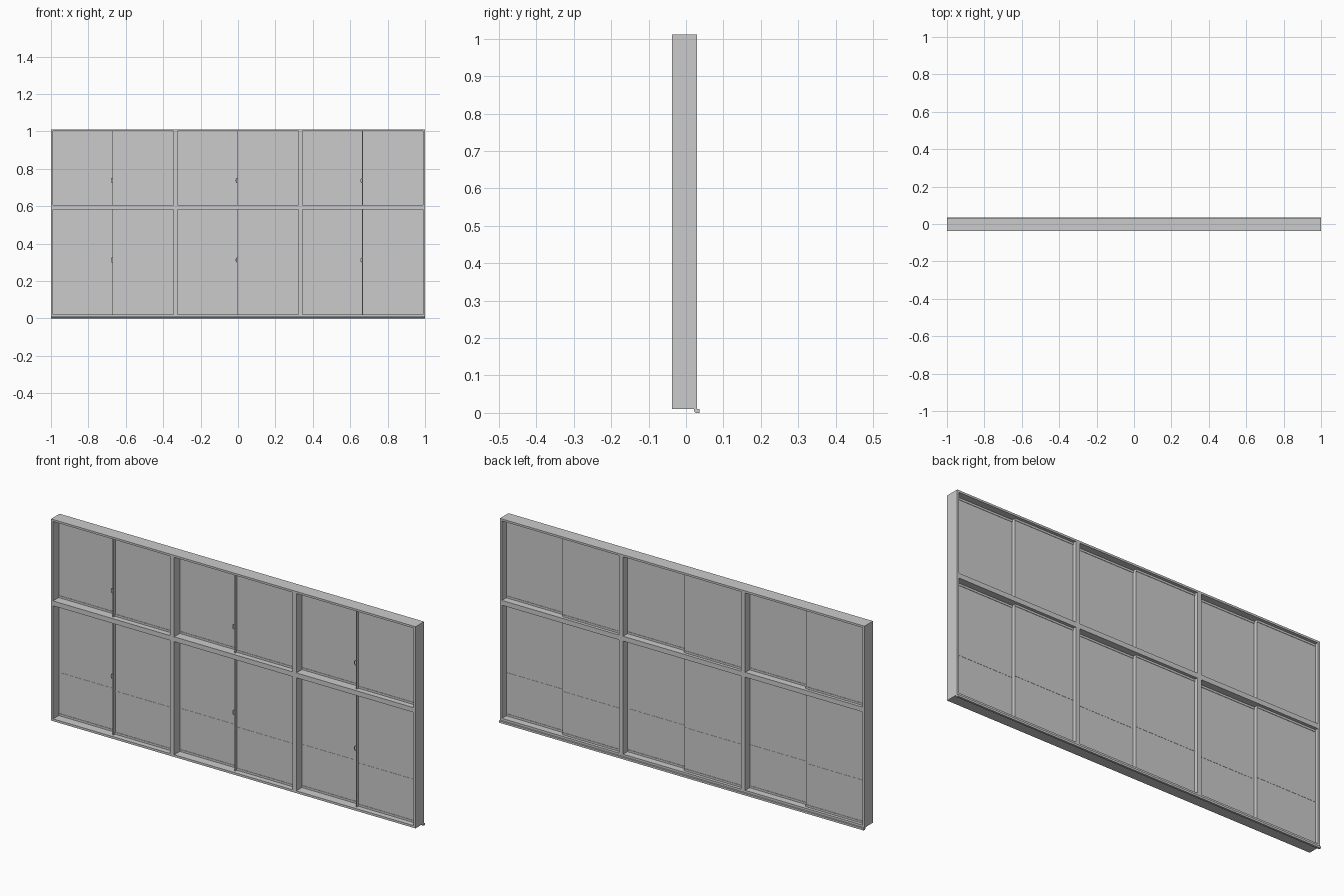
import bpy, bmesh, math

if "Cube" in bpy.data.objects:
    bpy.data.objects.remove(bpy.data.objects["Cube"])

Y0, Y1 = -0.037, 0.030          # frame front and back
ZB, ZT = 0.011, 1.011           # frame bottom and top
COLS = [(-0.989, -0.346), (-0.324, 0.324), (0.346, 0.989)]
ROWS = [(0.022, 0.583), (0.607, 1.001)]


def boxes(name, spans):
    """One object made of boxes given as (x0, x1, y0, y1, z0, z1)."""
    bm = bmesh.new()
    for x0, x1, y0, y1, z0, z1 in spans:
        made = bmesh.ops.create_cube(bm, size=1)
        for v in made['verts']:
            v.co = ((x0 + x1) / 2 + v.co.x * (x1 - x0),
                    (y0 + y1) / 2 + v.co.y * (y1 - y0),
                    (z0 + z1) / 2 + v.co.z * (z1 - z0))
    me = bpy.data.meshes.new(name)
    bm.to_mesh(me)
    bm.free()
    ob = bpy.data.objects.new(name, me)
    bpy.context.collection.objects.link(ob)
    return ob


# Outer frame: jambs, head and bottom rail
boxes("outer_frame", [
    (-1, COLS[0][0], Y0, Y1, ZB, ZT),
    (COLS[2][1], 1, Y0, Y1, ZB, ZT),
    (COLS[0][0], COLS[2][1], Y0, Y1, ZB, ROWS[0][0]),
    (COLS[0][0], COLS[2][1], Y0, Y1, ROWS[1][1], ZT)])

# Mullions between columns, transoms between rows
boxes("mullions", [(COLS[i][1], COLS[i + 1][0], Y0, Y1, ROWS[0][0], ROWS[1][1])
                   for i in range(2)])
boxes("transoms", [(a, b, Y0, Y1, ROWS[0][1], ROWS[1][0]) for a, b in COLS])

# Drip sill under the back edge, extruded from its profile
profile = [(0.022, 0.011), (0.022, 0.004), (0.026, 0.0), (0.036, 0.0),
           (0.036, 0.010), (0.030, 0.011)]
bm = bmesh.new()
face = bm.faces.new([bm.verts.new((-1, y, z)) for y, z in profile])
ext = bmesh.ops.extrude_face_region(bm, geom=[face])
bmesh.ops.translate(bm, vec=(2, 0, 0),
                    verts=[g for g in ext['geom'] if isinstance(g, bmesh.types.BMVert)])
bmesh.ops.recalc_face_normals(bm, faces=bm.faces)
me = bpy.data.meshes.new("drip_sill")
bm.to_mesh(me)
bm.free()
bpy.context.collection.objects.link(bpy.data.objects.new("drip_sill", me))


def sash(name, x0, x1, y0, y1, z0, z1, bar):
    """Thin pane with slightly proud rails and an optional low glazing bar."""
    p, r = 0.002, 0.010
    parts = [(x0, x1, y0, y1, z0, z1),
             (x0, x1, y0 - p, y1 + p, z0, z0 + r),
             (x0, x1, y0 - p, y1 + p, z1 - r, z1)]
    if bar:
        parts.append((x0, x1, y0 - p / 2, y1 + p / 2, 0.232, 0.236))
    boxes(name, parts)


def latch(x, z):
    """Small crescent latch on the meeting stile."""
    cu = bpy.data.curves.new("latch", 'CURVE')
    cu.dimensions = '3D'
    cu.bevel_depth = 0.002
    cu.bevel_resolution = 1
    cu.use_fill_caps = True
    sp = cu.splines.new('POLY')
    sp.points.add(8)
    for i, pt in enumerate(sp.points):
        a = math.radians(90 + 180 * i / 8)
        pt.co = (x + 0.007 * math.cos(a), -0.025, z + 0.012 * math.sin(a), 1)
    bpy.context.collection.objects.link(bpy.data.objects.new("latch", cu))


# Sliding pair in every opening: left pane towards the back, right pane forward
for r, (z0, z1) in enumerate(ROWS):
    for a, b in COLS:
        m = (a + b) / 2
        sash("left_sash", a, m, 0.009, 0.013, z0, z1, r == 0)
        sash("right_sash", m, b, -0.008, -0.006, z0, z1, r == 0)
        boxes("meeting_stile", [(m - 0.004, m, -0.023, 0.013, z0, z1)])
        latch(m - 0.004, (0.313, 0.738)[r])
